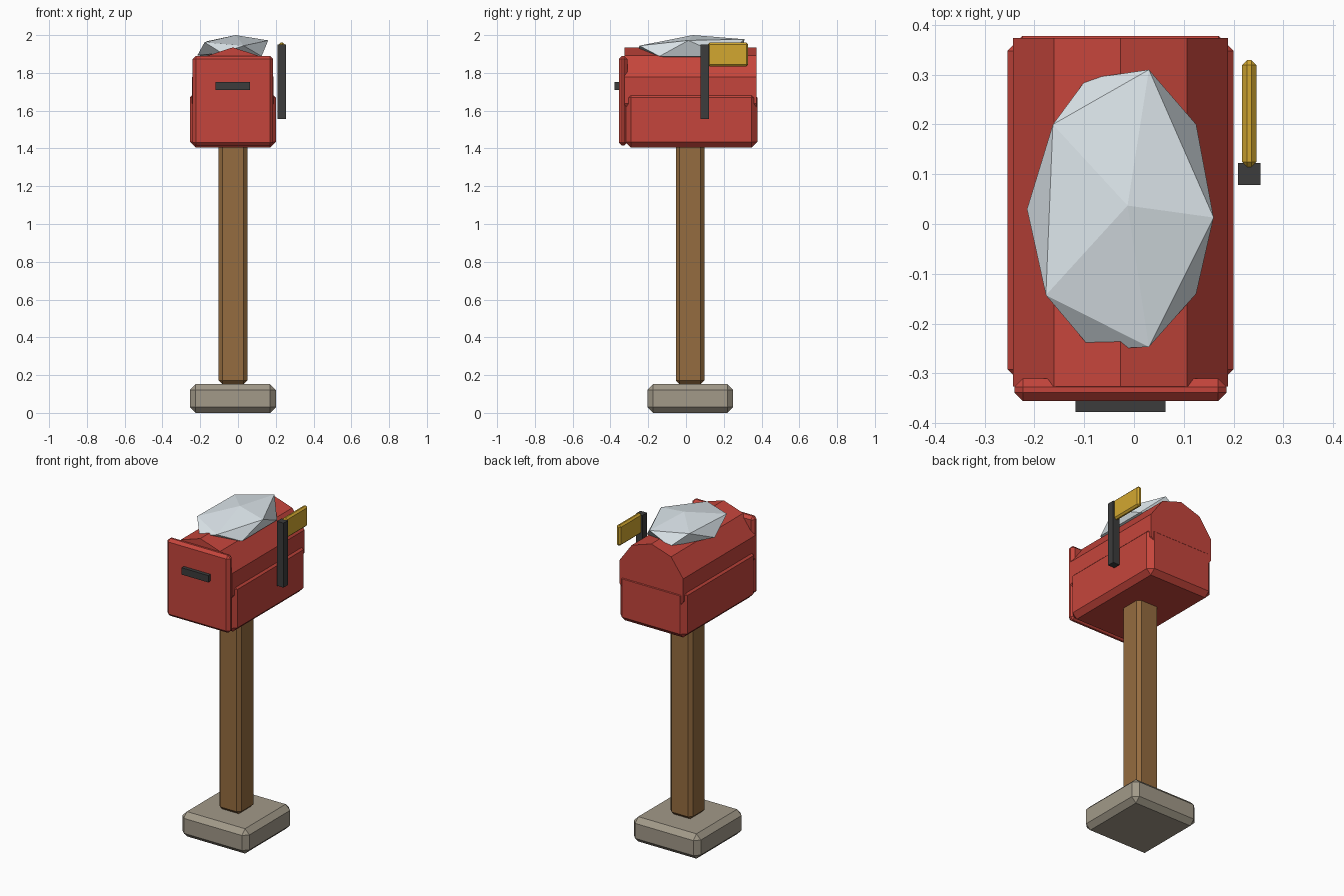
import bpy
import bmesh
from math import pi
from mathutils import Matrix, Vector

if "Cube" in bpy.data.objects:
    bpy.data.objects.remove(bpy.data.objects["Cube"])


def material(name, rgb):
    m = bpy.data.materials.new(name)
    m.diffuse_color = (*rgb, 1)
    m.use_nodes = True
    m.node_tree.nodes["Principled BSDF"].inputs["Base Color"].default_value = m.diffuse_color
    return m


RED = material("red paint", (0.56, 0.06, 0.045))
WOOD = material("wood", (0.30, 0.15, 0.05))
STONE = material("stone", (0.36, 0.32, 0.25))
DARK = material("dark metal", (0.045, 0.045, 0.045))
YELLOW = material("yellow paint", (0.65, 0.39, 0.03))
SNOW = material("snow", (0.72, 0.79, 0.83))


def finish(name, bm, mat):
    bmesh.ops.recalc_face_normals(bm, faces=bm.faces)
    mesh = bpy.data.meshes.new(name)
    bm.to_mesh(mesh)
    bm.free()
    mesh.materials.append(mat)
    obj = bpy.data.objects.new(name, mesh)
    bpy.context.collection.objects.link(obj)
    return obj


def box(name, x, y, z, mat, bevel=0):
    """Box from (min, max) ranges, with an optional one-step chamfer."""
    bm = bmesh.new()
    ranges = (x, y, z)
    centre = Vector([(a + b) / 2 for a, b in ranges])
    size = Vector([b - a for a, b in ranges])
    bmesh.ops.create_cube(bm, size=1, matrix=Matrix.Translation(centre) @ Matrix.Diagonal((*size, 1)))
    obj = finish(name, bm, mat)
    if bevel:
        mod = obj.modifiers.new("chamfer", "BEVEL")
        mod.width = bevel
        mod.segments = 1
    return obj


CX, CY = -0.027, 0.022

# Base and post
box("base", (CX - .227, CX + .227), (CY - .227, CY + .227), (0, .152), STONE, .03)
box("post", (CX - .076, CX + .076), (CY - .076, CY + .076), (.152, 1.425), WOOD, .02)

# Mailbox: chamfered lower body and ten-sided barrel roof
box("body", (CX - .227, CX + .227), (-.322, .378), (1.405, 1.70), RED, .03)
bm = bmesh.new()
bmesh.ops.create_cone(bm, cap_ends=True, segments=10, radius1=.227, radius2=.227, depth=.70,
                      matrix=Matrix.Translation((CX, .024, 1.708)) @ Matrix.Rotation(pi / 2, 4, 'X'))
finish("barrel_roof", bm, RED)

# Door and handle
box("door", (CX - .213, CX + .213), (-.356, -.31), (1.415, 1.89), RED, .017)
box("door_handle", (-.118, .063), (-.378, -.35), (1.71, 1.752), DARK)

# Signal flag
box("flag_arm", (.209, .254), (.078, .123), (1.555, 1.95), DARK)
box("flag", (.217, .246), (.115, .329), (1.835, 1.961), YELLOW, .01)

# Snow cap: uneven twenty-sided lump, flattened on the roof
upper = [(.16, .013, 1.972), (.03, .31, 1.978), (-.163, .2, 1.968),
         (-.177, -.143, 1.962), (.03, -.247, 1.944)]
lower = [(.125, .2, 1.888), (-.095, .292, 1.905), (-.215, .03, 1.893),
         (-.085, -.252, 1.905), (.125, -.14, 1.888)]
bm = bmesh.new()
up = [bm.verts.new(p) for p in upper]
low = [bm.verts.new(p) for p in lower]
top = bm.verts.new((-.013, .037, 2.0))
bottom = bm.verts.new((-.02, .03, 1.86))
for i in range(5):
    j = (i + 1) % 5
    bm.faces.new((top, up[i], up[j]))
    bm.faces.new((up[i], low[i], up[j]))
    bm.faces.new((up[j], low[i], low[j]))
    bm.faces.new((bottom, low[j], low[i]))
finish("snow_cap", bm, SNOW)
